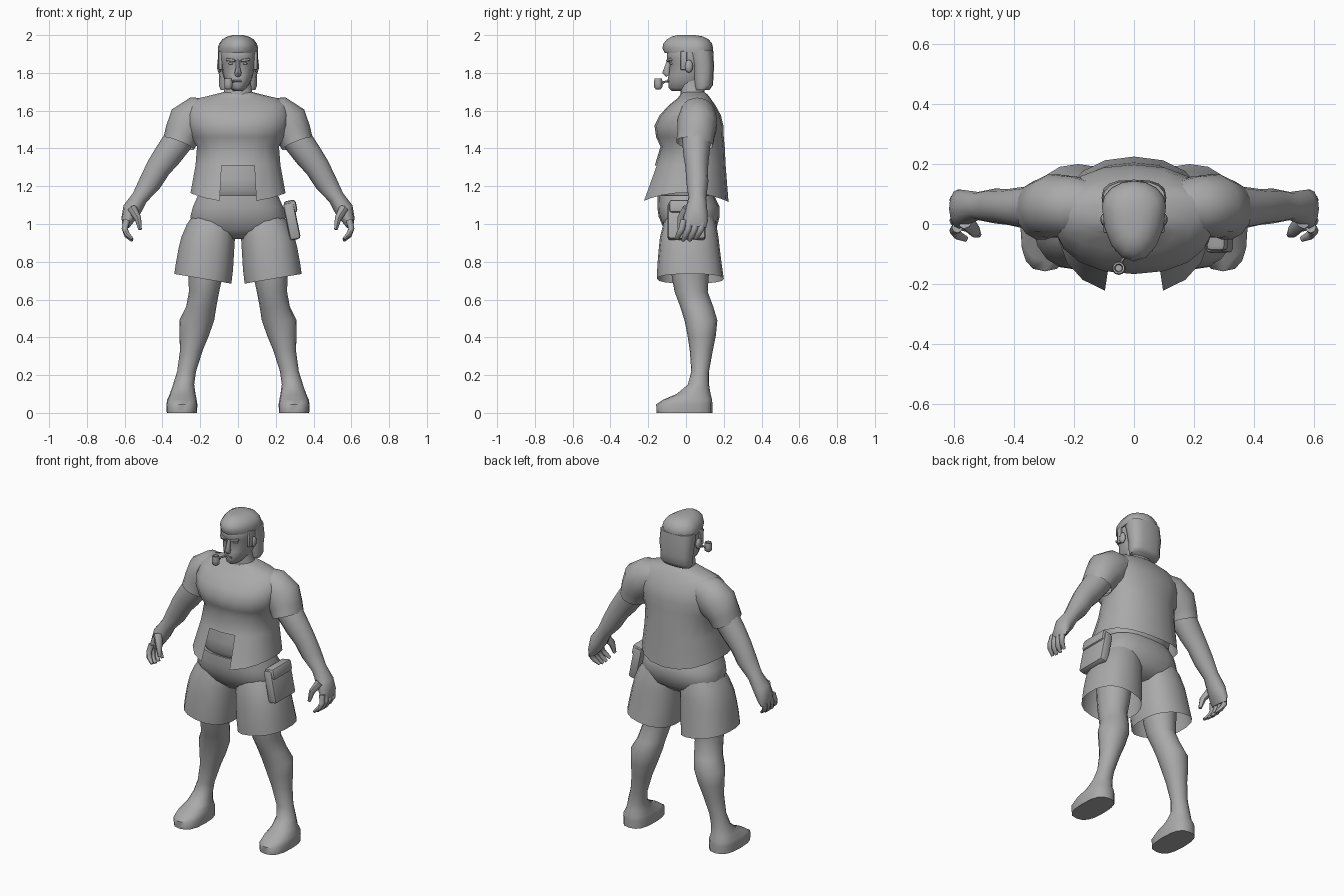
import bpy, bmesh, math
from mathutils import Vector

grey = bpy.data.materials.new("plain_grey")
grey.diffuse_color = (0.4, 0.4, 0.4, 1)


def finish(name, bm, angle=50):
    bmesh.ops.recalc_face_normals(bm, faces=bm.faces)
    me = bpy.data.meshes.new(name)
    bm.to_mesh(me)
    bm.free()
    me.materials.append(grey)
    ob = bpy.data.objects.new(name, me)
    bpy.context.collection.objects.link(ob)
    bpy.ops.object.select_all(action='DESELECT')
    ob.select_set(True)
    bpy.context.view_layer.objects.active = ob
    bpy.ops.object.shade_smooth_by_angle(angle=math.radians(angle))
    return ob


def skin(name, rings, caps=(True, True), skip=None, angle=50):
    """Bridge rings of points into a surface."""
    bm = bmesh.new()
    vr = [[bm.verts.new(p) for p in r] for r in rings]
    n = len(vr[0])
    for a, b in zip(vr, vr[1:]):
        for i in range(n):
            f = bm.faces.new((a[i], a[(i + 1) % n], b[(i + 1) % n], b[i]))
            if skip and skip(f.calc_center_median()):
                bm.faces.remove(f)
    if caps[0]:
        bm.faces.new(vr[0])
    if caps[1]:
        bm.faces.new(vr[-1])
    return finish(name, bm, angle)


def power(v, p):
    return math.copysign(abs(v) ** p, v)


def egg(z, w, yf, yb, cx=0, mid=None, n=18, p=0.9, tilt=0):
    """Horizontal ring: half width w, front yf, back yb, widest at mid."""
    mid = (yf + yb) / 2 if mid is None else mid
    pts = []
    for i in range(n):
        t = 2 * math.pi * i / n
        c, s = power(math.cos(t), p), power(math.sin(t), p)
        y = mid + c * (yf - mid) if c > 0 else mid - c * (yb - mid)
        pts.append(Vector((cx + w * s, y, z + tilt * w * s)))
    return pts


def tube(name, path, side=1, n=12, axis=(0, 1, 0), caps=(True, True)):
    """Limb along path points (x, y, z, radius across, radius along axis)."""
    c = [Vector(p[:3]) for p in path]
    ax = Vector(axis)
    rings = []
    for k, p in enumerate(path):
        t = (c[min(k + 1, len(c) - 1)] - c[max(k - 1, 0)]).normalized()
        v = t.cross(ax).normalized()
        u = v.cross(t)
        ring = []
        for i in range(n):
            a = 2 * math.pi * i / n
            q = c[k] + v * (math.cos(a) * p[3]) + u * (math.sin(a) * p[4])
            ring.append(Vector((q.x * side, q.y, q.z)))
        rings.append(ring)
    return skin(name, rings, caps)


def ball(name, loc, size, seg=10):
    bm = bmesh.new()
    bmesh.ops.create_uvsphere(bm, u_segments=seg, v_segments=6, radius=1)
    for v in bm.verts:
        v.co = Vector([v.co[i] * size[i] + loc[i] for i in range(3)])
    return finish(name, bm, 60)


def box(name, loc, size, rot, bevel):
    bm = bmesh.new()
    bmesh.ops.create_cube(bm, size=1)
    bmesh.ops.scale(bm, vec=size, verts=bm.verts)
    bmesh.ops.bevel(bm, geom=bm.edges[:], offset=bevel, segments=2,
                    affect='EDGES', profile=0.5)
    ob = finish(name, bm, 40)
    ob.location, ob.rotation_euler = loc, rot
    return ob


# Shirt: open hem, with a notch cut out at the front
hem = egg(1.165, .255, -.235, .225)
for i, v in enumerate(hem):
    v.z -= .048 * math.cos(2 * math.pi * i / 18) ** 2
shirt = [(1.31, .228, -.165, .21), (1.41, .22, -.135, .205), (1.46, .25, -.158, .2),
         (1.52, .268, -.167, .198), (1.575, .275, -.14, .185), (1.63, .262, -.09, .155),
         (1.665, .215, -.045, .13), (1.685, .13, -.03, .115), (1.70, .07, -.025, .095)]
skin("shirt", [hem] + [egg(*r) for r in shirt], (False, True),
     lambda c: abs(c.x) < .09 and c.y < 0 and c.z < 1.3)

# Belly under the shirt
skin("belly", [egg(z, w, f, b) for z, w, f, b in
     [(1.08, .18, -.08, .13), (1.14, .2, -.135, .15), (1.18, .212, -.155, .16),
      (1.24, .212, -.155, .17), (1.34, .2, -.14, .17)]])

# Shorts: hips, then one trouser leg per side
skin("shorts_hips", [egg(z, w, f, b, p=.8) for z, w, f, b in
     [(.92, .13, -.06, .1), (.97, .24, -.115, .16), (1.04, .255, -.145, .178),
      (1.09, .242, -.152, .178), (1.15, .215, -.15, .15)]])

leg = [(0, .08, -.155, .14, .297), (.045, .082, -.158, .14, .297),
       (.07, .078, -.12, .138, .297), (.1, .068, -.05, .13, .293),
       (.15, .056, .01, .122, .288), (.22, .05, .028, .122, .272),
       (.33, .06, .02, .142, .247), (.41, .078, .008, .158, .232),
       (.49, .092, -.008, .166, .218), (.56, .08, -.03, .145, .195),
       (.64, .08, -.06, .115, .18), (.72, .09, -.075, .12, .172),
       (.84, .1, -.085, .13, .165)]
shorts = [(.71, .153, -.153, .2, .186, .17), (.78, .153, -.152, .19, .177, .12),
          (.86, .149, -.145, .18, .168, .06), (.93, .144, -.138, .172, .158, 0),
          (1.0, .13, -.12, .16, .142, 0), (1.06, .1, -.1, .14, .13, 0)]
arm = [(.25, .06, 1.54, .08, .08), (.325, .055, 1.43, .078, .075),
       (.375, .055, 1.36, .074, .068), (.42, .057, 1.30, .066, .06),
       (.465, .06, 1.22, .06, .058), (.52, .06, 1.14, .043, .047),
       (.562, .055, 1.075, .05, .058), (.585, .05, 1.02, .034, .066),
       (.593, .047, .985, .018, .06)]
sleeve = [(.13, .06, 1.6, .07, .08), (.2, .06, 1.575, .108, .1),
          (.265, .06, 1.525, .118, .108), (.295, .053, 1.475, .096, .1),
          (.315, .045, 1.425, .086, .1)]
thumb = [(.56, .01, 1.08, .026, .03), (.53, -.025, 1.03, .018, .022),
         (.518, -.035, .97, .009, .011)]

for s, tag in ((1, "left_"), (-1, "right_")):
    skin(tag + "leg_and_foot", [egg(z, w, f, b, s * cx, p=.75 if z < .08 else 1, n=16)
                                for z, w, f, b, cx in leg])
    skin(tag + "shorts_leg", [egg(z, w, f, b, s * cx, p=.85, tilt=s * t)
                              for z, w, f, b, cx, t in shorts], (False, True))
    tube(tag + "arm", arm, s)
    tube(tag + "sleeve", sleeve, s, 14, caps=(True, False))
    tube(tag + "thumb", thumb, s, 8)
    for k in range(4):
        y, d = .09 - .034 * k, .008 * abs(k - 1.5)
        tube(tag + "finger_%d" % (k + 1),
             [(.59, y, 1.02, .018, .018), (.6, y - .01, .975, .016, .017),
              (.588, y - .025, .935 + d, .014, .016),
              (.56, y - .038, .908 + d, .008, .01)], s, 8)
    # Ear, sideburn, brow and eye
    ball(tag + "ear", (s * .098, .015, 1.835), (.014, .022, .034))
    box(tag + "sideburn", (s * .092, -.012, 1.865), (.02, .035, .1), (0, 0, 0), .006)
    box(tag + "brow", (s * .038, -.088, 1.868), (.05, .022, .014),
        (0, s * -.15, s * .35), .005)
    ball(tag + "eye", (s * .036, -.074, 1.85), (.014, .012, .007), 8)

# Neck and face
skin("neck", [egg(z, w, f, b) for z, w, f, b in
     [(1.64, .1, -.03, .12), (1.69, .078, -.03, .1), (1.75, .068, -.03, .09),
      (1.8, .068, -.03, .09)]])
face = [(1.705, .028, -.075, .0), (1.72, .046, -.092, .03), (1.742, .062, -.093, .06),
        (1.765, .072, -.097, .09), (1.79, .08, -.092, .1), (1.845, .09, -.086, .11),
        (1.87, .093, -.1, .115), (1.91, .096, -.1, .12), (1.95, .08, -.08, .1)]
skin("face", [egg(z, w, f, b, mid=.02, n=16) for z, w, f, b in face])
tube("nose", [(0, -.088, 1.865, .011, .012), (0, -.098, 1.83, .011, .016),
              (0, -.104, 1.8, .018, .022), (0, -.095, 1.785, .014, .012)], 1, 8)
box("mouth", (0, -.091, 1.757), (.042, .016, .009), (0, 0, 0), .003)

# Swept hair: cap plus a long back section
cap = [(1.905, .106, -.112, .142, .06), (1.93, .107, -.125, .144, .06),
       (1.955, .1, -.12, .138, .055), (1.978, .082, -.1, .12, .05),
       (1.993, .055, -.075, .09, .03), (2.0, .025, -.045, .05, .01)]
skin("hair_cap", [egg(z, w, f, b, mid=m, n=16, p=1) for z, w, f, b, m in cap], angle=60)
back = [(1.71, .092, .045, .125), (1.735, .102, .04, .142), (1.78, .1, .035, .146),
        (1.84, .108, .03, .148), (1.92, .106, .0, .144)]
skin("hair_back", [egg(z, w, f, b, n=16, p=.75) for z, w, f, b in back], angle=60)

# Smoking pipe
tube("pipe_stem", [(-.02, -.09, 1.757, .006, .006), (-.038, -.118, 1.752, .006, .006),
                   (-.05, -.143, 1.728, .008, .008)], 1, 6, (0, 0, 1))
bowl = [(1.712, .012), (1.722, .021), (1.745, .023), (1.77, .02), (1.77, .014), (1.745, .011)]
skin("pipe_bowl", [egg(z, r, -.147 - r, -.147 + r, -.051, n=10, p=1) for z, r in bowl])

# Hip pouch with flap
box("hip_pouch", (.285, .003, 1.015), (.058, .2, .2), (0, -.2, 0), .016)
box("pouch_flap", (.278, .003, 1.09), (.066, .185, .07), (0, -.2, 0), .016)
